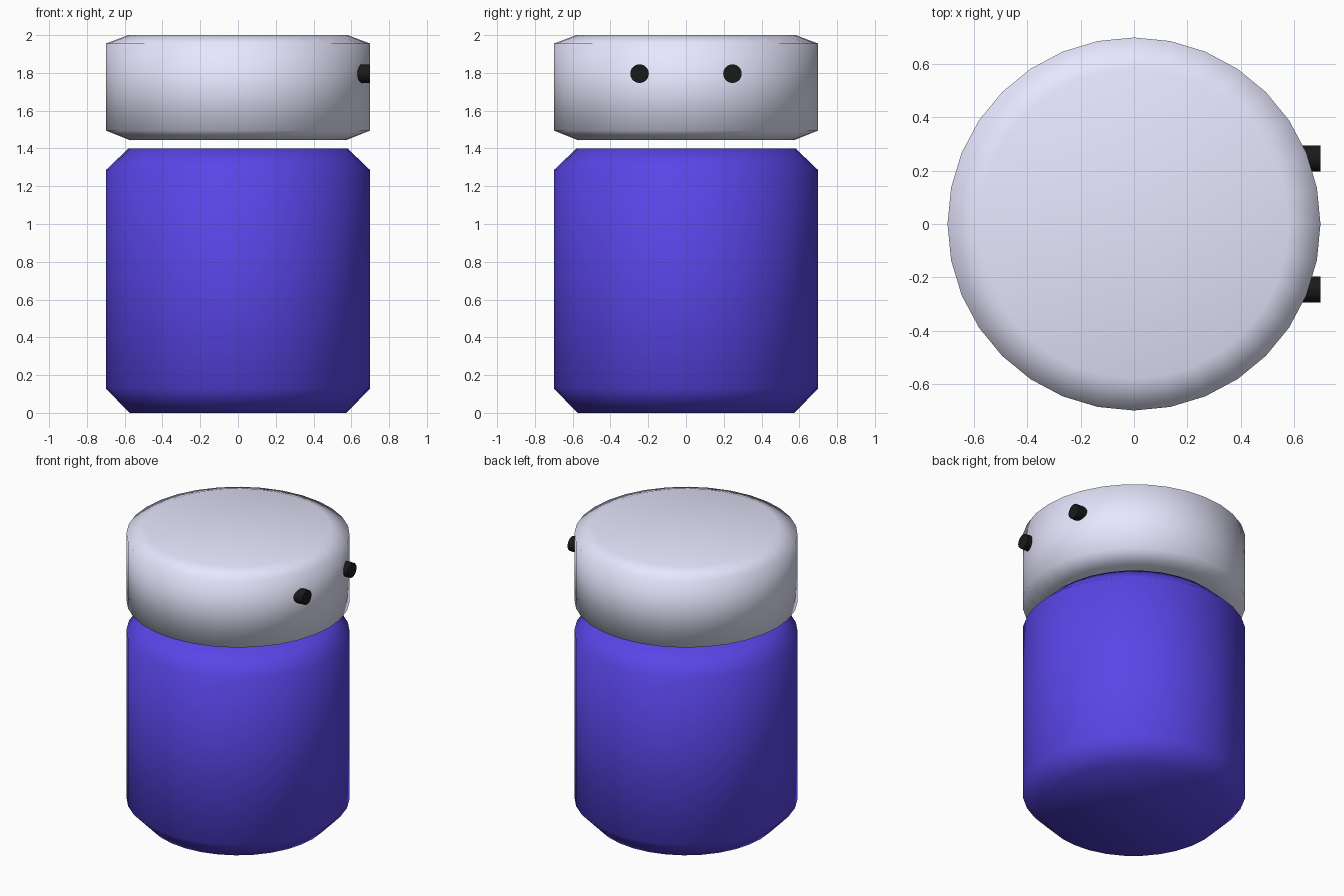
import bpy
import bmesh
from math import cos, sin, pi

if "Cube" in bpy.data.objects:
    bpy.data.objects.remove(bpy.data.objects["Cube"])


def material(name, color):
    mat = bpy.data.materials.new(name)
    mat.diffuse_color = (*color, 1)
    mat.use_nodes = True
    mat.node_tree.nodes["Principled BSDF"].inputs["Base Color"].default_value = mat.diffuse_color
    return mat


def lathe(name, profile, sides, mat, sharp=False):
    """Closed solid of revolution around z from (radius, z) points."""
    bm = bmesh.new()
    rings = [[bm.verts.new((r * cos(2 * pi * i / sides), r * sin(2 * pi * i / sides), z))
              for i in range(sides)] for r, z in profile]
    for low, high in zip(rings, rings[1:]):
        for i in range(sides):
            j = (i + 1) % sides
            bm.faces.new((low[i], low[j], high[j], high[i]))
    bm.faces.new(rings[0][::-1])
    bm.faces.new(rings[-1])
    for face in bm.faces:
        face.smooth = not (sharp and len(face.verts) > 4)
    mesh = bpy.data.meshes.new(name)
    bm.to_mesh(mesh)
    bm.free()
    mesh.materials.append(mat)
    obj = bpy.data.objects.new(name, mesh)
    bpy.context.collection.objects.link(obj)
    return obj


blue = material("blue", (0.10, 0.06, 0.80))
lavender = material("lavender", (0.80, 0.80, 1.0))
black = material("black", (0.01, 0.01, 0.01))

# Chamfered drum body and floating head
lathe("body", [(0.575, 0), (0.7, 0.13), (0.7, 1.285), (0.58, 1.4)], 32, blue)
lathe("head", [(0.575, 1.445), (0.7, 1.495), (0.7, 1.955), (0.58, 2.0)], 32, lavender)

# Peg eyes sticking out of the head towards +x
for side, label in ((-1, "right"), (1, "left")):
    eye = lathe("eye_" + label, [(0.049, -0.1), (0.049, 0.1)], 32, black, sharp=True)
    eye.rotation_euler = (0, pi / 2, 0)
    eye.location = (0.6, side * 0.246, 1.796)
